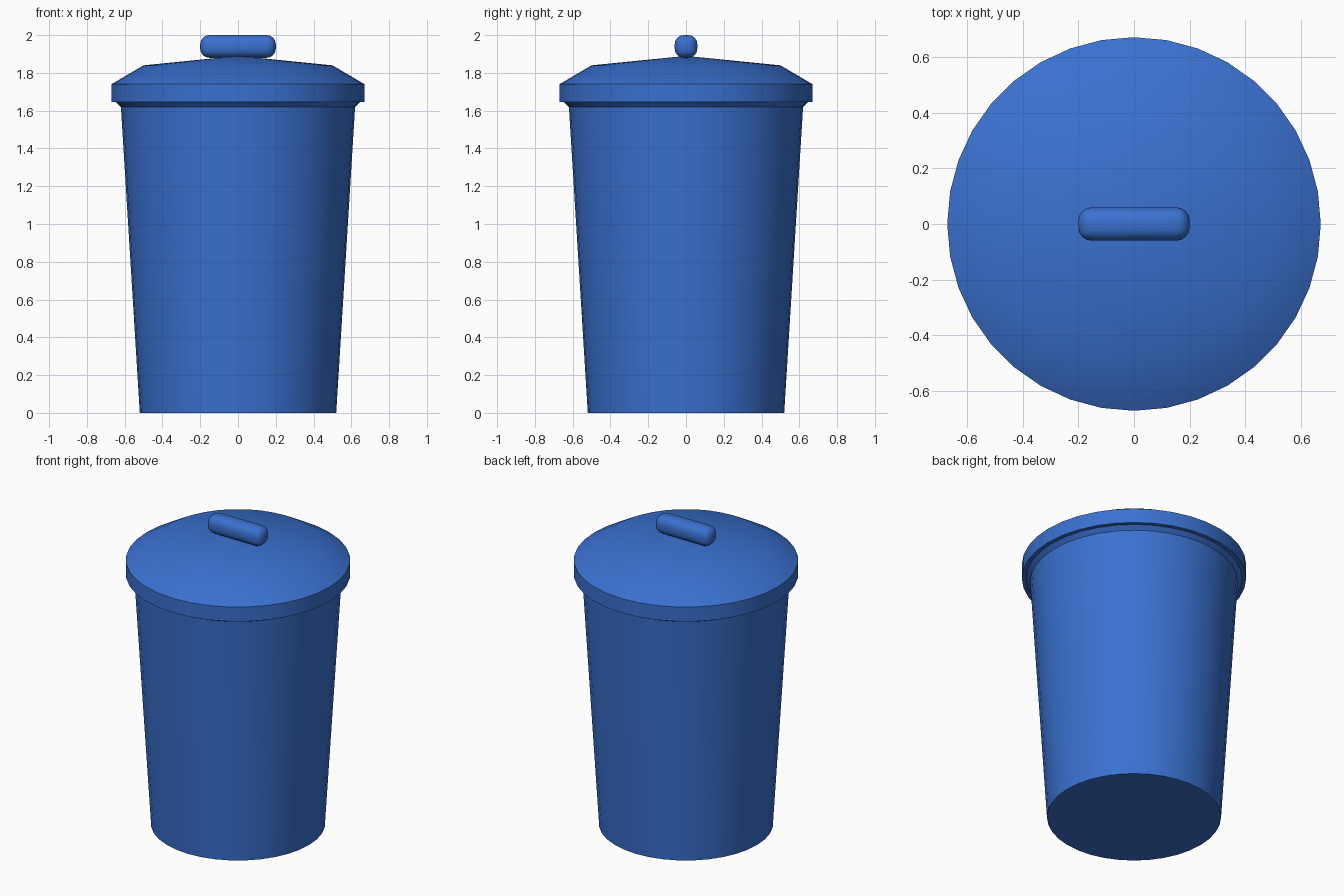
import bpy, bmesh, math

if "Cube" in bpy.data.objects:
    bpy.data.objects.remove(bpy.data.objects["Cube"])

blue = bpy.data.materials.new("bin blue")
blue.diffuse_color = (0.042, 0.165, 0.63, 1)
blue.use_nodes = True
blue.node_tree.nodes["Principled BSDF"].inputs["Base Color"].default_value = blue.diffuse_color


def finish(name, bm, angle):
    bmesh.ops.recalc_face_normals(bm, faces=bm.faces)
    me = bpy.data.meshes.new(name)
    bm.to_mesh(me)
    bm.free()
    me.materials.append(blue)
    ob = bpy.data.objects.new(name, me)
    bpy.context.collection.objects.link(ob)
    bpy.ops.object.select_all(action='DESELECT')
    ob.select_set(True)
    bpy.context.view_layer.objects.active = ob
    bpy.ops.object.shade_smooth_by_angle(angle=math.radians(angle))
    return ob


def lathe(name, profile, sides=36):
    """Turn (radius, z) points round z; a zero radius closes with a fan."""
    bm = bmesh.new()
    rings = []
    for r, z in profile:
        if r == 0:
            rings.append([bm.verts.new((0, 0, z))] * sides)
        else:
            rings.append([bm.verts.new((r * math.cos(math.tau * i / sides),
                                        r * math.sin(math.tau * i / sides), z))
                          for i in range(sides)])
    for a, b in zip(rings, rings[1:]):
        for i in range(sides):
            j = (i + 1) % sides
            bm.faces.new(dict.fromkeys((a[i], a[j], b[j], b[i])))
    return finish(name, bm, 30)


# tapered tub with a flared rim tucked under the lid
lathe("bin_body", [(0, 0), (0.52, 0), (0.62, 1.62), (0.65, 1.65), (0, 1.65)])

# lid: upright lip, sloped shoulder, shallow cone
lathe("lid", [(0, 1.645), (0.67, 1.645), (0.67, 1.74), (0.50, 1.84), (0, 1.89)])

# rounded bar handle
bm = bmesh.new()
bmesh.ops.create_cube(bm, size=1)
for v in bm.verts:
    v.co = (v.co.x * 0.4, v.co.y * 0.12, v.co.z * 0.12 + 1.94)
bmesh.ops.bevel(bm, geom=bm.edges[:], offset=0.048, segments=4,
                profile=0.5, affect='EDGES')
finish("lid_handle", bm, 40)
